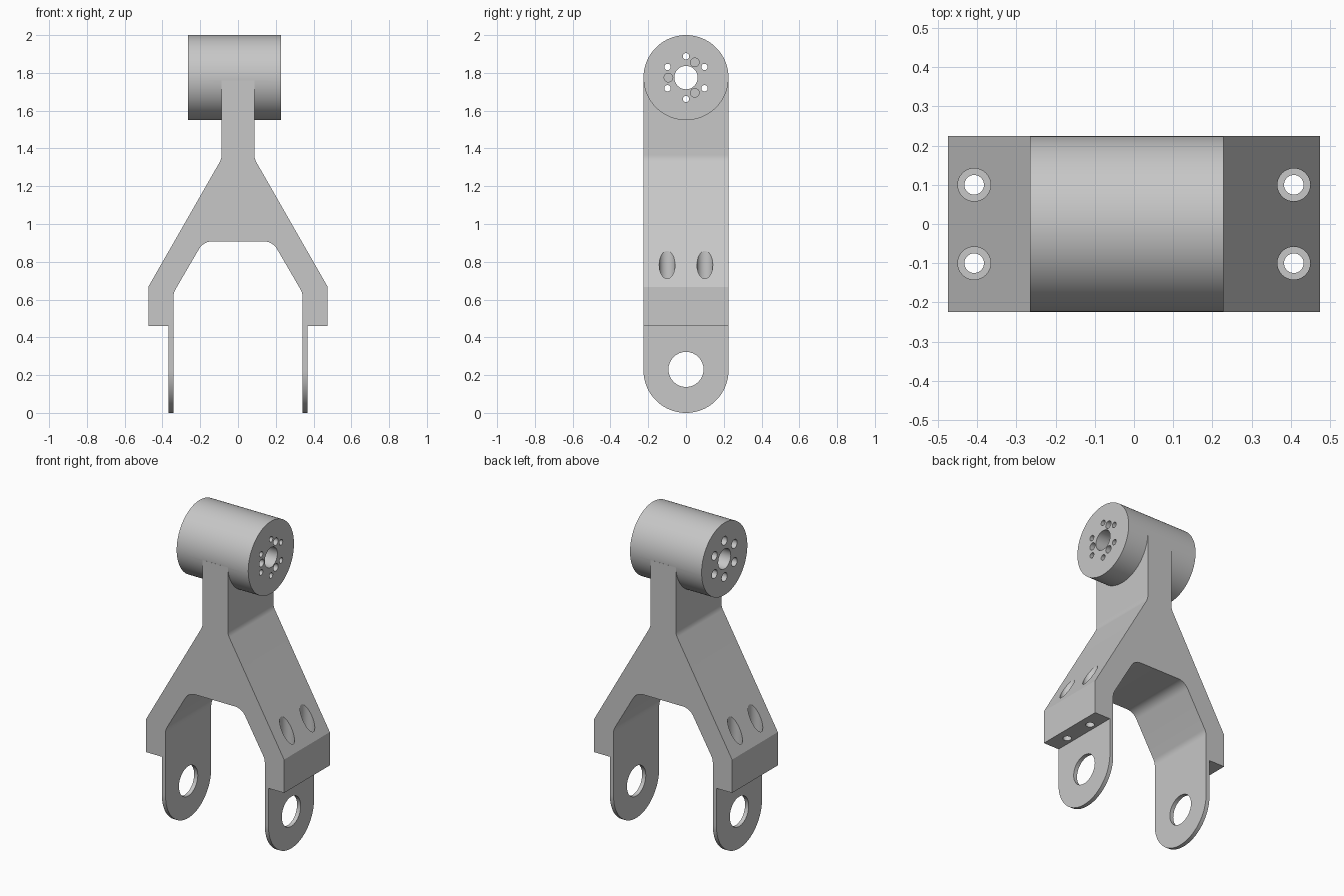
import bpy, bmesh, math
from mathutils import Vector

if "Cube" in bpy.data.objects:
    bpy.data.objects.remove(bpy.data.objects["Cube"])

grey = bpy.data.materials.new("plain grey")
grey.use_nodes = True
colour = (0.57, 0.57, 0.57, 1)
grey.diffuse_color = colour
grey.node_tree.nodes["Principled BSDF"].inputs["Base Color"].default_value = colour

R = 0.225          # half depth, also the radius of the rounded ends
TOP = 1.775        # axis height of the pivot barrel


def prism(name, outline, axis, start, end):
    """Extrude a flat outline along x, y or z."""
    place = {"x": lambda a, b, d: (d, a, b),
             "y": lambda a, b, d: (a, d, b),
             "z": lambda a, b, d: (a, b, d)}[axis]
    bm = bmesh.new()
    face = bm.faces.new([bm.verts.new(place(a, b, start)) for a, b in outline])
    moved = bmesh.ops.extrude_face_region(bm, geom=[face])["geom"]
    shift = Vector(place(0, 0, end - start))
    bmesh.ops.translate(bm, vec=shift,
                        verts=[v for v in moved if isinstance(v, bmesh.types.BMVert)])
    bmesh.ops.recalc_face_normals(bm, faces=bm.faces)
    mesh = bpy.data.meshes.new(name)
    bm.to_mesh(mesh)
    bm.free()
    mesh.materials.append(grey)
    obj = bpy.data.objects.new(name, mesh)
    bpy.context.collection.objects.link(obj)
    return obj


def arc(a, b, r, first=0, last=360, steps=32):
    turns = [math.radians(first + (last - first) * i / steps) for i in range(steps + 1)]
    if last - first == 360:
        turns.pop()
    return [(a + r * math.cos(t), b + r * math.sin(t)) for t in turns]


def rounded(points):
    """Replace each corner that has a radius by a short arc."""
    out = []
    for i, (x, z, r) in enumerate(points):
        p = Vector((x, z))
        if not r:
            out.append((x, z))
            continue
        u = (Vector(points[i - 1][:2]) - p).normalized()
        v = (Vector(points[i + 1][:2]) - p).normalized()
        half = u.angle(v) / 2
        centre = p + (u + v).normalized() * (r / math.sin(half))
        reach = r / math.tan(half)
        a, b = p + u * reach - centre, p + v * reach - centre
        for k in range(9):
            out.append(tuple(centre + a.lerp(b, k / 8).normalized() * r))
    return out


def combine(target, tool, operation):
    mod = target.modifiers.new(operation.lower(), "BOOLEAN")
    mod.operation, mod.solver, mod.object = operation, "EXACT", tool
    bpy.context.view_layer.objects.active = target
    bpy.ops.object.modifier_apply(modifier=mod.name)
    bpy.data.objects.remove(tool)


def drill(axis, a, b, r, start, end):
    combine(bracket, prism("drill", arc(a, b, r), axis, start, end), "DIFFERENCE")


# Fork: neck, sloped arms, foot blocks and thin leg plates
half = rounded([(0.087, 1.76, 0), (0.087, 1.345, 0.08), (0.475, 0.667, 0),
                (0.475, 0.46, 0), (0.367, 0.46, 0), (0.367, -0.05, 0),
                (0.342, -0.05, 0), (0.342, 0.635, 0.08), (0.183, 0.908, 0.08),
                (0, 0.908, 0)])[:-1]
bracket = prism("fork_bracket", half + [(-x, z) for x, z in reversed(half)], "y", -0.3, 0.3)

# Side outline with rounded leg ends
side = arc(0, R, R, 180, 360, 48) + [(R, 1.9), (-R, 1.9)]
combine(bracket, prism("side_outline", side, "x", -0.6, 0.6), "INTERSECT")

# Pivot barrel
combine(bracket, prism("pivot_barrel", arc(0, TOP, R, steps=96), "x", -0.265, 0.228), "UNION")

# Barrel bore, stepped bolt holes and blind pin holes
drill("x", 0, TOP, 0.062, -0.4, 0.4)
for y, z in arc(0, TOP, 0.113, 30, 390, 6):
    drill("x", y, z, 0.027, -0.4, 0.1)
    drill("x", y, z, 0.017, -0.4, 0.4)
for y, z in arc(0, TOP, 0.093, 60, 420, 3):
    drill("x", y, z, 0.023, 0.16, 0.4)

# Stepped screw holes in the feet
for x in (-0.408, 0.408):
    for y in (-0.1, 0.1):
        drill("z", x, y, 0.042, 0.57, 1)
        drill("z", x, y, 0.025, 0.4, 1)

# Axle holes through both leg plates
drill("x", 0, 0.23, 0.093, -0.6, 0.6)

bpy.ops.object.select_all(action="DESELECT")
bracket.select_set(True)
bpy.context.view_layer.objects.active = bracket
bpy.ops.object.shade_smooth_by_angle(angle=math.radians(25))
